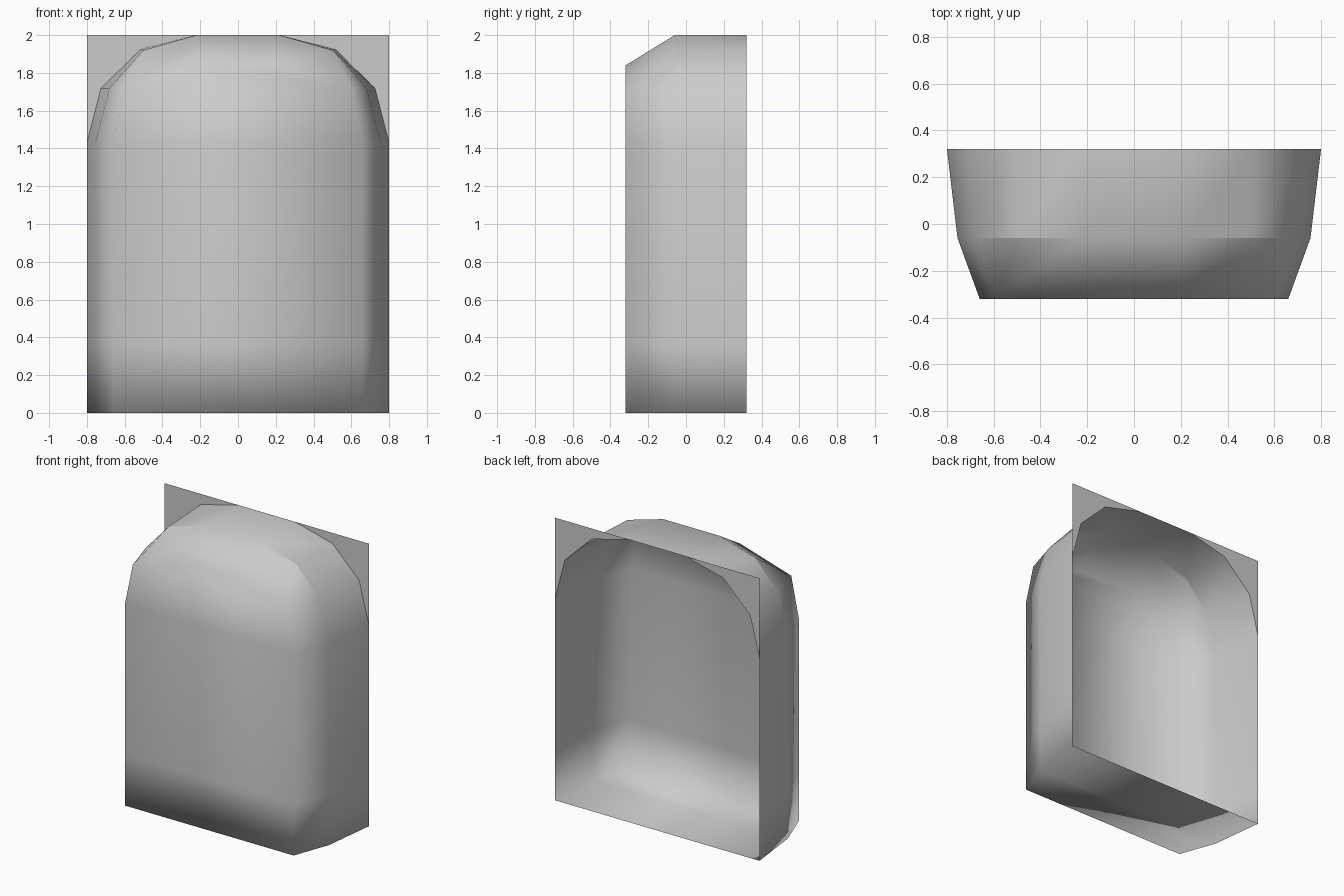
import bpy
import bmesh

cube = bpy.data.objects.get("Cube")
if cube:
    bpy.data.objects.remove(cube, do_unlink=True)

grey = bpy.data.materials.new("plain grey")
grey.use_nodes = True
colour = (0.6, 0.6, 0.6, 1)
grey.diffuse_color = colour
grey.node_tree.nodes["Principled BSDF"].inputs["Base Color"].default_value = colour


def make_object(name, bm, smooth):
    mesh = bpy.data.meshes.new(name)
    for face in bm.faces:
        face.smooth = smooth
    bm.to_mesh(mesh)
    bm.free()
    mesh.materials.append(grey)
    obj = bpy.data.objects.new(name, mesh)
    bpy.context.collection.objects.link(obj)
    return obj


# Half outlines (x, z) from the floor up to the crown, for back, shoulder and front
BACK_Y, SHOULDER_Y, FRONT_Y = 0.32, -0.06, -0.32
back = [(0.8, 0), (0.8, 0.36), (0.8, 1.43), (0.725, 1.72), (0.515, 1.925), (0.22, 2)]
shoulder = [(0.755, 0), (0.755, 0.36), (0.755, 1.43), (0.68, 1.72), (0.5, 1.92), (0.22, 2)]
front = [(0.66, 0), (0.66, 0.36), (0.66, 1.43), (0.6, 1.72), (0.6, 1.72), (0.2, 1.84)]


def ring(bm, half, y):
    points = half + [(-x, z) for x, z in reversed(half)]
    return [bm.verts.new((x, y, z)) for x, z in points]


# Hollow shell, open at the back
bm = bmesh.new()
rings = [ring(bm, back, BACK_Y), ring(bm, shoulder, SHOULDER_Y), ring(bm, front, FRONT_Y)]
count = len(rings[0])
for a, b in zip(rings, rings[1:]):
    for i in range(count):
        j = (i + 1) % count
        bm.faces.new((a[i], a[j], b[j], b[i]))

# Front panel, in rows across the width
cap = rings[-1]
for i in range(len(front) - 1):
    bm.faces.new((cap[i], cap[i + 1], cap[count - 2 - i], cap[count - 1 - i]))

# Crisp edge along the rounded shoulders
for i in (3, 4, 7, 8):
    edge = bm.edges.get((rings[1][i], rings[1][i - 1 if i > 6 else i + 1]))
    if edge:
        edge.smooth = False

bmesh.ops.remove_doubles(bm, verts=bm.verts, dist=0.0001)
bmesh.ops.recalc_face_normals(bm, faces=bm.faces)
# Keep the normals on the outside of the open shell
bm.faces.ensure_lookup_table()
panel = min(bm.faces, key=lambda f: f.calc_center_median().y)
if panel.normal.y > 0:
    bmesh.ops.reverse_faces(bm, faces=bm.faces)
make_object("hollow_shell", bm, True)

# Flat corner plates that square off the back opening
for side, name in ((1, "left_corner_plate"), (-1, "right_corner_plate")):
    bm = bmesh.new()
    arc = [bm.verts.new((side * x, BACK_Y, z)) for x, z in back[2:]]
    corner = bm.verts.new((side * 0.8, BACK_Y, 2))
    for a, b in zip(arc, arc[1:]):
        face = bm.faces.new((corner, a, b))
        face.normal_update()
        if face.normal.y > 0:
            face.normal_flip()
    make_object(name, bm, False)
